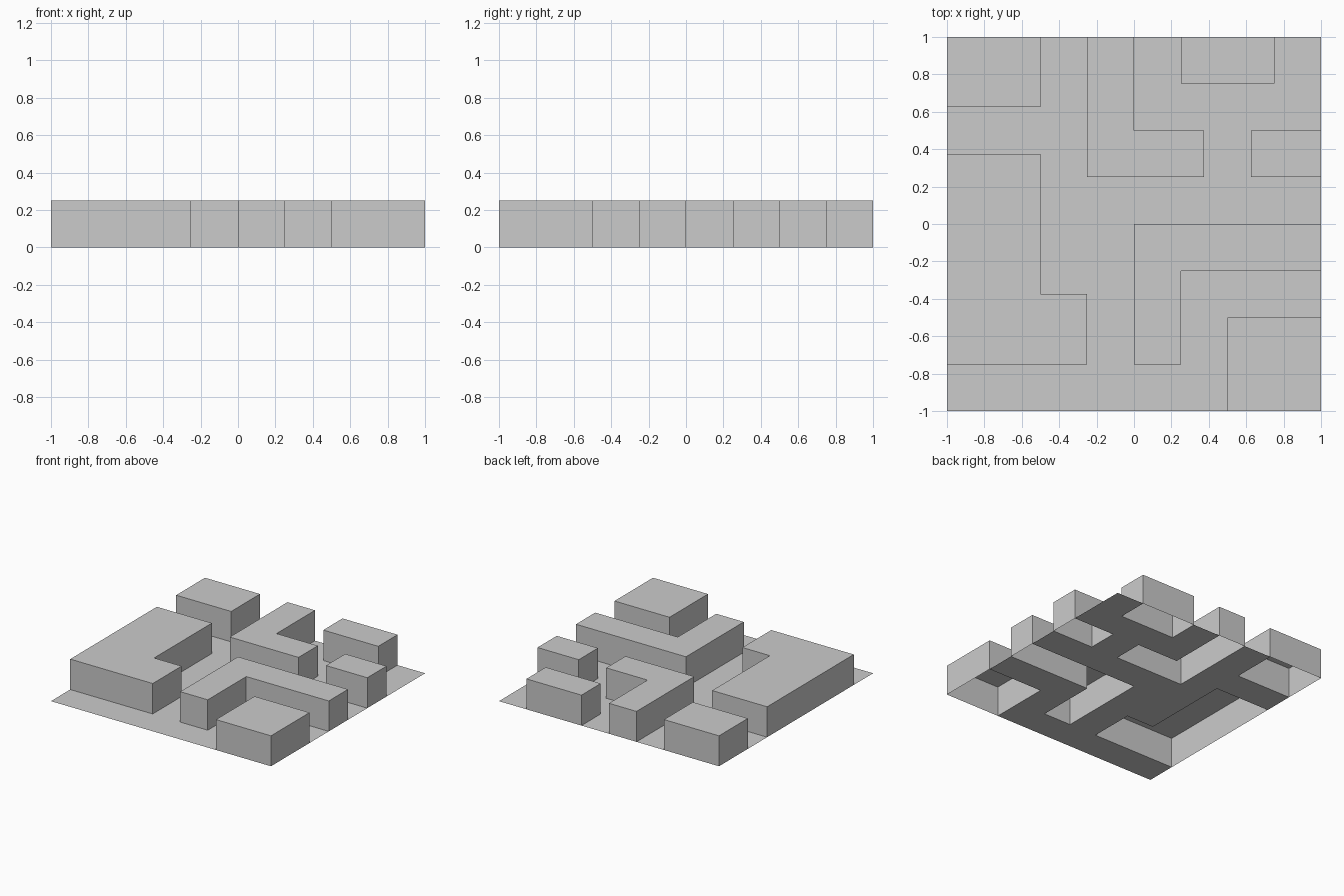
import bpy

if "Cube" in bpy.data.objects:
    bpy.data.objects.remove(bpy.data.objects["Cube"])

HEIGHT = 0.25

# Walls facing the streets, border to border, listed counter-clockwise round the plot.
# The second list holds the plot corner that closes a corner block.
BLOCKS = [
    ("front_right_block", [(.5, -1), (.5, -.5), (1, -.5)], [(1, -1)]),
    ("right_l_block", [(1, -.25), (.25, -.25), (.25, -.75), (0, -.75), (0, 0), (1, 0)], []),
    ("right_small_block", [(1, .25), (.625, .25), (.625, .5), (1, .5)], []),
    ("back_small_block", [(.75, 1), (.75, .75), (.25, .75), (.25, 1)], []),
    ("back_l_block", [(0, 1), (0, .5), (.375, .5), (.375, .25), (-.25, .25), (-.25, 1)], []),
    ("back_left_block", [(-.5, 1), (-.5, .625), (-1, .625)], [(-1, 1)]),
    ("left_l_block", [(-1, .375), (-.5, .375), (-.5, -.375), (-.25, -.375),
                      (-.25, -.75), (-1, -.75)], []),
]


def add_mesh(name, verts, faces):
    mesh = bpy.data.meshes.new(name)
    mesh.from_pydata(verts, [], faces)
    mesh.update()
    obj = bpy.data.objects.new(name, mesh)
    bpy.context.collection.objects.link(obj)
    return obj


def add_block(name, outline):
    """Walls and roof over an outline, open underneath."""
    n = len(outline)
    verts = [(x, y, z) for z in (0, HEIGHT) for x, y in outline]
    walls = [(i, (i + 1) % n, (i + 1) % n + n, i + n) for i in range(n)]
    add_mesh(name, verts, walls + [tuple(range(n, 2 * n))])


# Buildings: the street path reversed, so that the faces point outwards
for name, path, corner in BLOCKS:
    add_block(name, path[::-1] + corner[::-1])

# Ground sheet: one flat outline that runs around every building
ground = [(-1, -1)]
for name, path, corner in BLOCKS:
    if name == "back_small_block":
        ground.append((1, 1))
    ground += path
add_mesh("ground_sheet", [(x, y, 0) for x, y in ground], [tuple(range(len(ground)))])
